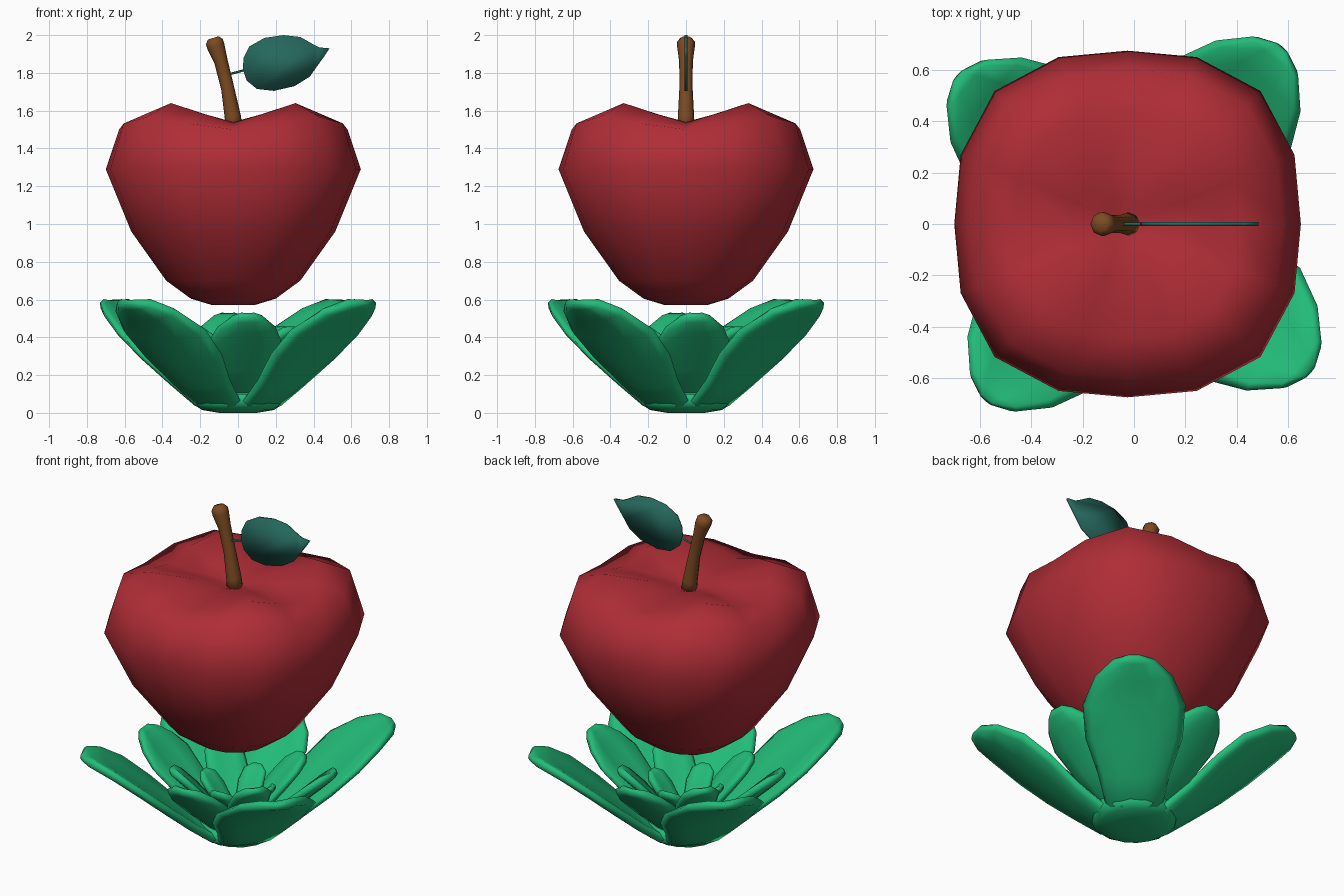
import bpy, bmesh, math
from mathutils import Vector

if "Cube" in bpy.data.objects:
    bpy.data.objects.remove(bpy.data.objects["Cube"])


def material(name, rgb):
    m = bpy.data.materials.new(name)
    m.diffuse_color = (*rgb, 1)
    m.use_nodes = True
    m.node_tree.nodes["Principled BSDF"].inputs["Base Color"].default_value = m.diffuse_color
    return m


RED = material("apple red", (0.43, 0.026, 0.037))
GREEN = material("petal green", (0.016, 0.50, 0.19))
BROWN = material("stem brown", (0.205, 0.07, 0.016))
TEAL = material("leaf dark green", (0.018, 0.135, 0.105))


def loft(name, rings, mat, angle=180):
    """Skin a closed solid over a list of equal-length point rings."""
    bm = bmesh.new()
    loops = [[bm.verts.new(p) for p in ring] for ring in rings]
    n = len(loops[0])
    for a, b in zip(loops, loops[1:]):
        for i in range(n):
            j = (i + 1) % n
            bm.faces.new((a[i], a[j], b[j], b[i]))
    bm.faces.new(loops[0][::-1])
    bm.faces.new(loops[-1])
    bmesh.ops.recalc_face_normals(bm, faces=bm.faces)
    me = bpy.data.meshes.new(name)
    bm.to_mesh(me)
    bm.free()
    ob = bpy.data.objects.new(name, me)
    bpy.context.collection.objects.link(ob)
    me.materials.append(mat)
    bpy.ops.object.select_all(action='DESELECT')
    ob.select_set(True)
    bpy.context.view_layer.objects.active = ob
    bpy.ops.object.shade_smooth_by_angle(angle=math.radians(angle))
    return ob


def lobed_ring(cx, r, z, square, lift, n=16):
    """Ring that swells and rises on the four diagonals."""
    pts = []
    for i in range(n):
        t = 2 * math.pi * i / n
        k = math.sin(2 * t) ** 2
        rr = r * (1 + square * k)
        pts.append(Vector((cx + rr * math.cos(t), rr * math.sin(t), z + lift * k)))
    return pts


# Apple body: radius, height, diagonal swelling, diagonal lift
apple = [(0.11, 0.57, 0, 0), (0.225, 0.605, 0.02, 0), (0.355, 0.70, 0.04, 0),
         (0.54, 0.96, 0.06, 0), (0.675, 1.29, 0.085, 0), (0.605, 1.50, 0.075, 0.065),
         (0.44, 1.535, 0.06, 0.105), (0.22, 1.54, 0, 0.04), (0.09, 1.54, 0, 0),
         (0.04, 1.52, 0, 0)]
loft("apple_body", [lobed_ring(-0.025, *row) for row in apple], RED)


def tube(name, path, mat, n=8):
    """Tube through (x, z, radius) stations lying in the y = 0 plane."""
    rings = []
    for i, (x, z, r) in enumerate(path):
        a, b = path[max(i - 1, 0)], path[min(i + 1, len(path) - 1)]
        d = Vector((b[0] - a[0], 0, b[1] - a[1])).normalized()
        side = Vector((d.z, 0, -d.x))
        rings.append([Vector((x, 0, z)) + side * r * math.cos(2 * math.pi * k / n)
                      + Vector((0, 1, 0)) * r * math.sin(2 * math.pi * k / n)
                      for k in range(n)])
    return loft(name, rings, mat)


# Stem and the thin stalk of the leaf
tube("stem", [(-0.02, 1.50, 0.045), (-0.028, 1.57, 0.043), (-0.055, 1.72, 0.035),
              (-0.09, 1.86, 0.036), (-0.117, 1.94, 0.047), (-0.125, 1.965, 0.047),
              (-0.131, 1.985, 0.03)], BROWN)
tube("leaf_stalk", [(-0.06, 1.79, 0.006), (0.0, 1.805, 0.006), (0.05, 1.82, 0.006)], TEAL, 6)

# Leaf blade: thin upright plate
outline = [(0.025, 1.82), (0.03, 1.88), (0.06, 1.94), (0.14, 1.985), (0.24, 2.0),
           (0.33, 1.99), (0.40, 1.95), (0.43, 1.935), (0.485, 1.93), (0.455, 1.885),
           (0.415, 1.83), (0.38, 1.78), (0.30, 1.73), (0.19, 1.705), (0.10, 1.715),
           (0.045, 1.76)]
loft("leaf_blade", [[Vector((x, y, z)) for x, z in outline] for y in (-0.007, 0.007)], TEAL)


def petal(name, path, angle, thick, cup):
    """Cupped lens-shaped petal along (radius, height, half width) stations."""
    section = [(-1, 0), (-0.85, -0.45), (-0.4, -0.5), (0, -0.5), (0.4, -0.5), (0.85, -0.45),
               (1, 0), (0.85, 0.45), (0.4, 0.5), (0, 0.5), (-0.4, 0.5), (-0.85, 0.45)]
    out = Vector((math.cos(angle), math.sin(angle), 0))
    side = Vector((-out.y, out.x, 0))
    up = Vector((0, 0, 1))
    rings = []
    for i, (r, z, w) in enumerate(path):
        a, b = path[max(i - 1, 0)], path[min(i + 1, len(path) - 1)]
        dr, dz = b[0] - a[0], b[1] - a[1]
        normal = (up * dr - out * dz).normalized()
        t = thick * (0.5 if i == len(path) - 1 else 1)
        rings.append([out * r + up * z + side * (u * w)
                      + normal * (v * t + cup * w * u * u) for u, v in section])
    loft(name, rings, GREEN)


# Four whorls of petals, each turned an eighth turn from the last
whorls = [
    ("outer_petal", 50, 0.055, 0.14,
     [(0.04, 0.035, 0.12), (0.18, 0.045, 0.16), (0.32, 0.15, 0.20), (0.48, 0.285, 0.27),
      (0.63, 0.41, 0.285), (0.77, 0.515, 0.215), (0.86, 0.57, 0.12), (0.895, 0.585, 0.03)]),
    ("middle_petal", 5, 0.05, 0.14,
     [(0.06, 0.08, 0.08), (0.18, 0.12, 0.10), (0.32, 0.245, 0.16), (0.45, 0.365, 0.19),
      (0.53, 0.44, 0.155), (0.585, 0.495, 0.09), (0.61, 0.52, 0.04)]),
    ("inner_petal", 50, 0.045, 0.14,
     [(0.04, 0.10, 0.06), (0.12, 0.16, 0.08), (0.23, 0.29, 0.12), (0.32, 0.385, 0.11),
      (0.37, 0.435, 0.06), (0.385, 0.45, 0.02)]),
    ("heart_petal", 5, 0.04, 0.14,
     [(0.03, 0.10, 0.04), (0.08, 0.17, 0.06), (0.15, 0.26, 0.08), (0.20, 0.32, 0.07),
      (0.225, 0.35, 0.025)]),
]
for name, start, thick, cup, path in whorls:
    for k in range(4):
        petal(f"{name}_{k + 1}", path, math.radians(start + 90 * k), thick, cup)

# Cup at the foot that joins the petals
cup_rows = [(0.10, 0.0), (0.19, 0.015), (0.235, 0.045), (0.235, 0.10), (0.05, 0.13)]
loft("flower_base", [lobed_ring(0, r, z, 0, 0) for r, z in cup_rows], GREEN)
